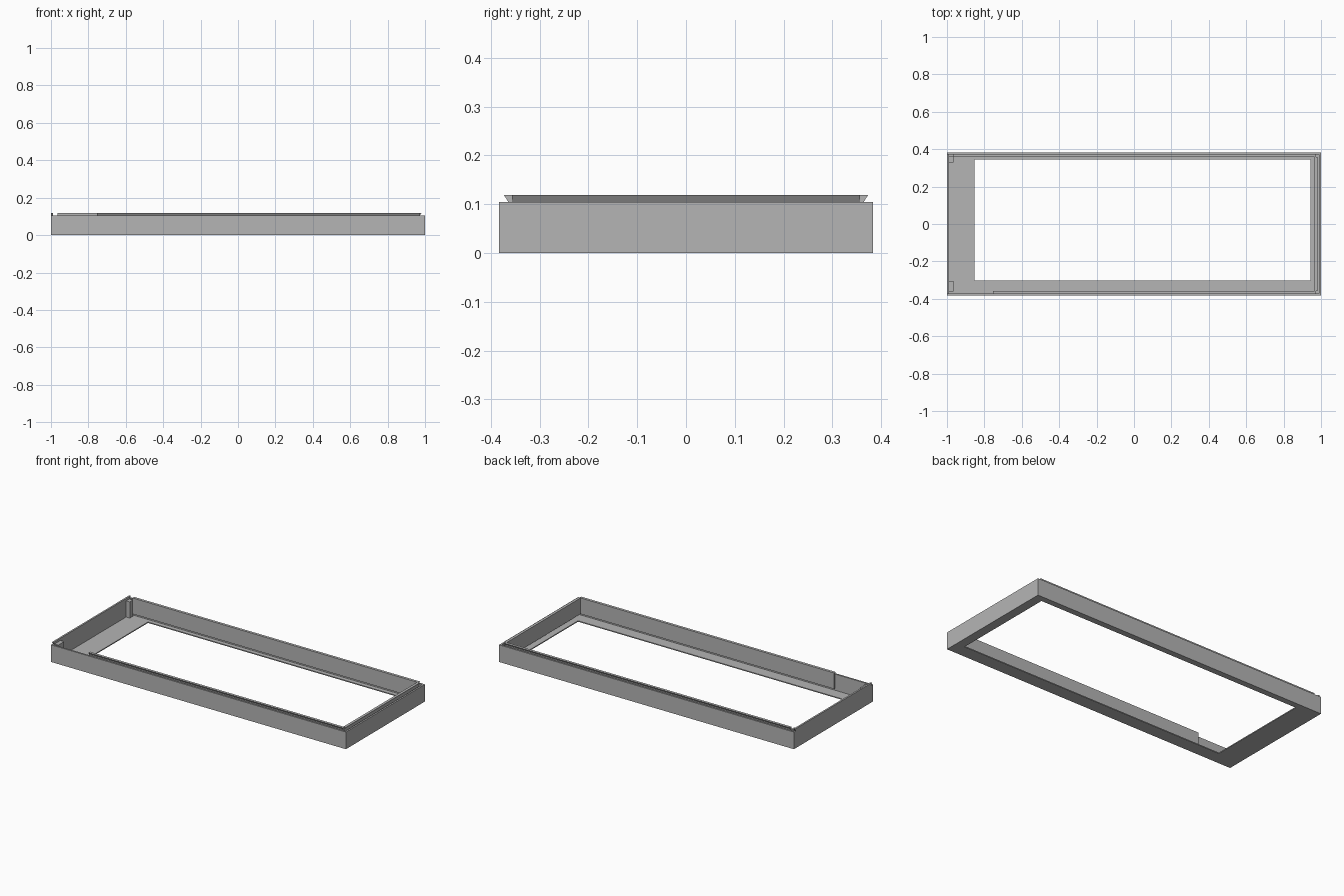
import bpy
import bmesh
from mathutils import Vector

cube = bpy.data.objects.get("Cube")
if cube:
    bpy.data.objects.remove(cube, do_unlink=True)

# Single plain material
grey = bpy.data.materials.new("light grey")
grey.use_nodes = True
tone = (0.46, 0.46, 0.46, 1)
grey.diffuse_color = tone
grey.node_tree.nodes["Principled BSDF"].inputs["Base Color"].default_value = tone

# Main dimensions
X, Y = 1.0, 0.383          # outer half sizes
WALL = 0.0105              # wall thickness
FLOOR = 0.006              # floor thickness
RIM = 0.105                # top of the walls
TOP = 0.119                # top of the dovetail lip
IN_X, IN_Y = 0.965, 0.357  # inner faces of the liners
THICK = 0.0075             # liner thickness
FLARE = 0.009              # outward overhang of the lip


def finish(name, bm):
    bmesh.ops.recalc_face_normals(bm, faces=bm.faces)
    mesh = bpy.data.meshes.new(name)
    bm.to_mesh(mesh)
    bm.free()
    mesh.materials.append(grey)
    obj = bpy.data.objects.new(name, mesh)
    bpy.context.collection.objects.link(obj)
    return obj


def prism(name, outline, sweep):
    """Extrude a flat outline of 3D points along a vector."""
    bm = bmesh.new()
    face = bm.faces.new([bm.verts.new(p) for p in outline])
    moved = bmesh.ops.extrude_face_region(bm, geom=[face], use_keep_orig=True)
    verts = [v for v in moved["geom"] if isinstance(v, bmesh.types.BMVert)]
    bmesh.ops.translate(bm, verts=verts, vec=Vector(sweep))
    return finish(name, bm)


def block(name, x0, x1, y0, y1, z0, z1):
    return prism(name, [(x0, y0, z0), (x1, y0, z0), (x1, y1, z0), (x0, y1, z0)],
                 (0, 0, z1 - z0))


def rectangle(bm, x0, x1, y0, y1, z):
    return [bm.verts.new((x, y, z)) for x, y in
            ((x0, y0), (x1, y0), (x1, y1), (x0, y1))]


# Tray: walls and thin floor with an off-centre window, one closed skin
bm = bmesh.new()
wx, wy = X - WALL, Y - WALL
window = (-0.853, 0.944, -0.302, 0.346)
loops = [rectangle(bm, *window, 0),
         rectangle(bm, -X, X, -Y, Y, 0),
         rectangle(bm, -X, X, -Y, Y, RIM),
         rectangle(bm, -wx, wx, -wy, wy, RIM),
         rectangle(bm, -wx, wx, -wy, wy, FLOOR),
         rectangle(bm, *window, FLOOR)]
for a, b in zip(loops, loops[1:] + loops[:1]):
    for i in range(4):
        j = (i + 1) % 4
        bm.faces.new((a[i], a[j], b[j], b[i]))
finish("tray", bm)

# Liner section: distance outward from the inner face, and height
section = [(0, 0.021), (THICK, 0.021), (THICK, RIM),
           (THICK + FLARE, TOP), (0, TOP)]

# Long liners at front and back; the front one stops short of the left end
for name, side, start in (("front_liner", -1, -0.754), ("back_liner", 1, -IN_X)):
    prism(name, [(start, side * (IN_Y + d), z) for d, z in section],
          (IN_X + THICK - start, 0, 0))

# Short liner at the +x end
prism("end_liner", [(IN_X + d, -IN_Y, z) for d, z in section], (0, 2 * IN_Y, 0))

# Dovetail tab standing on the -x wall
low, high = IN_Y + THICK, IN_Y + THICK + FLARE
prism("end_tab", [(-X, -low, RIM), (-X, low, RIM), (-X, high, TOP), (-X, -high, TOP)],
      (WALL, 0, 0))

# Corner posts inside the -x wall
block("front_post", -wx, -IN_X, -IN_Y - 0.004, -0.306, FLOOR, RIM)
block("back_post", -wx, -IN_X, 0.33, IN_Y + 0.004, FLOOR, RIM)
